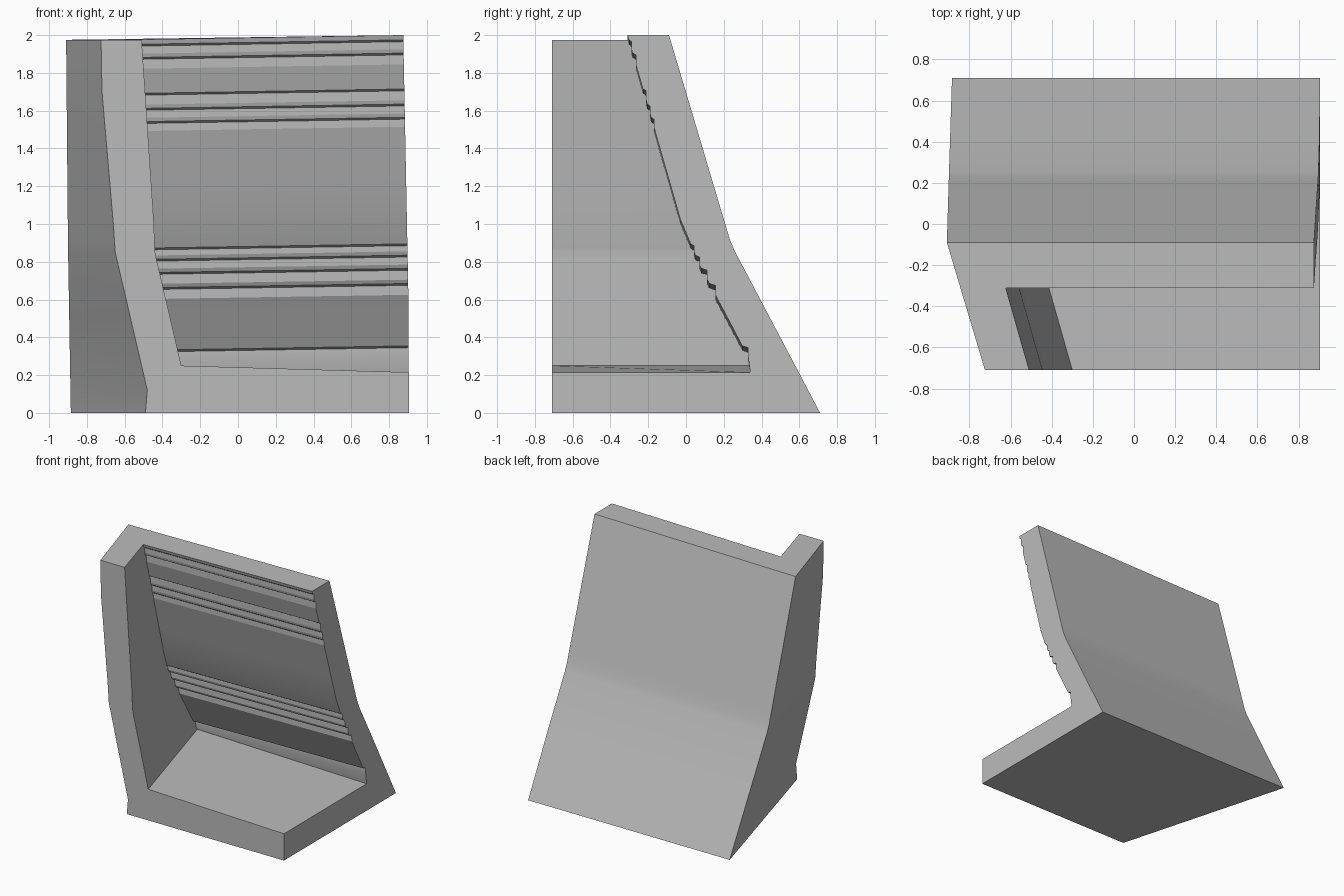
import bpy, bmesh, math

cube = bpy.data.objects.get("Cube")
if cube:
    bpy.data.objects.remove(cube)

FRONT = -0.71
TOP = 1.975


def lerp(points, z):
    """Piecewise linear value at height z, from (height, value) pairs."""
    for (z0, a), (z1, b) in zip(points, points[1:]):
        if z <= z1:
            return a + (b - a) * (z - z0) / (z1 - z0)
    return points[-1][1]


# Leaning profiles, as (height, position)
back_outer = [(0, 0.71), (0.88, 0.24), (TOP, -0.09)]
back_inner = [(0.25, 0.34), (0.45, 0.235), (0.75, 0.075), (1.0, -0.03), (TOP, -0.31)]
side_outer = [(0, -0.49), (0.12, -0.48), (0.85, -0.65), (1.0, -0.66), (1.7, -0.72), (TOP, -0.725)]
side_inner = [(0.25, -0.30), (0.85, -0.44), (1.0, -0.445), (TOP, -0.51)]
side_rear = [(0, -0.885), (0.88, -0.90), (TOP, -0.91)]
right_end = [(0, 0.905), (0.6, 0.902), (TOP, 0.875)]

# Rough ledges on the inner face, as (height, band height)
ledges = [(0.27, 0.05), (0.6, 0.05), (0.68, 0.05), (0.76, 0.04), (0.83, 0.03),
          (1.49, 0.04), (1.56, 0.04), (1.63, 0.05), (1.82, 0.05), (1.9, 0.04)]
inner_levels = [(z, lerp(back_inner, z)) for z in (0.25, 0.45, 1.0, 1.2, 1.35, 1.75, TOP)]
for z, h in ledges:
    y = lerp(back_inner, z)
    over = z + h + 0.01
    inner_levels += [(z, y), (z + h, y), (over, lerp(back_inner, over))]
inner_levels.sort()

bm = bmesh.new()


def chain(points):
    return [bm.verts.new(p) for p in points]


def strip(a, b):
    for i in range(len(a) - 1):
        bm.faces.new((a[i], b[i], b[i + 1], a[i + 1]))


def right_z(z):
    """Height at the right end, where the rough bands sit a little higher."""
    if z == 0.25:
        return 0.215
    return z + 0.025


# Outer shell edges
outer_z = [0, 0.12, 0.5, 0.85, 0.91, 1.0, 1.7, TOP]
outer_front = chain((lerp(side_outer, z), FRONT, z) for z in outer_z)
outer_rear = chain((lerp(side_rear, z), lerp(back_outer, z), z) for z in outer_z)
outer_right = chain((lerp(right_end, z), lerp(back_outer, z), z * 2 / TOP) for z in outer_z)

# Inner edges
inner_front = chain((lerp(side_inner, z), FRONT, z) for z, y in inner_levels)
inner_corner = chain((lerp(side_inner, z) - 0.285 * (y - FRONT), y, z) for z, y in inner_levels)
inner_right = chain((lerp(right_end, z), y, right_z(z)) for z, y in inner_levels)
floor_low, floor_high = chain([(0.905, FRONT, 0), (0.905, FRONT, 0.215)])

# Wall surfaces
strip(outer_front, outer_rear)
strip(outer_rear, outer_right)
strip(inner_corner, inner_front)
strip(inner_right, inner_corner)

# Top rim, underside and floor
bm.faces.new((outer_front[-1], inner_front[-1], inner_corner[-1], outer_rear[-1]))
bm.faces.new((outer_rear[-1], inner_corner[-1], inner_right[-1], outer_right[-1]))
bm.faces.new((outer_front[0], outer_rear[0], outer_right[0], floor_low))
bm.faces.new((inner_front[0], floor_high, inner_right[0], inner_corner[0]))

# Cut faces at the front and right end
bm.faces.new(outer_front + inner_front[::-1] + [floor_high, floor_low])
bm.faces.new(outer_right + inner_right[::-1] + [floor_high, floor_low])

bmesh.ops.recalc_face_normals(bm, faces=bm.faces)
mesh = bpy.data.meshes.new("corner_shell")
bm.to_mesh(mesh)
bm.free()
shell = bpy.data.objects.new("corner_shell", mesh)
bpy.context.collection.objects.link(shell)

# Plain grey finish
grey = bpy.data.materials.new("plain_grey")
grey.use_nodes = True
colour = (0.5, 0.5, 0.5, 1)
grey.diffuse_color = colour
grey.node_tree.nodes["Principled BSDF"].inputs["Base Color"].default_value = colour
mesh.materials.append(grey)

bpy.context.view_layer.objects.active = shell
shell.select_set(True)
bpy.ops.object.shade_smooth_by_angle(angle=math.radians(15))
